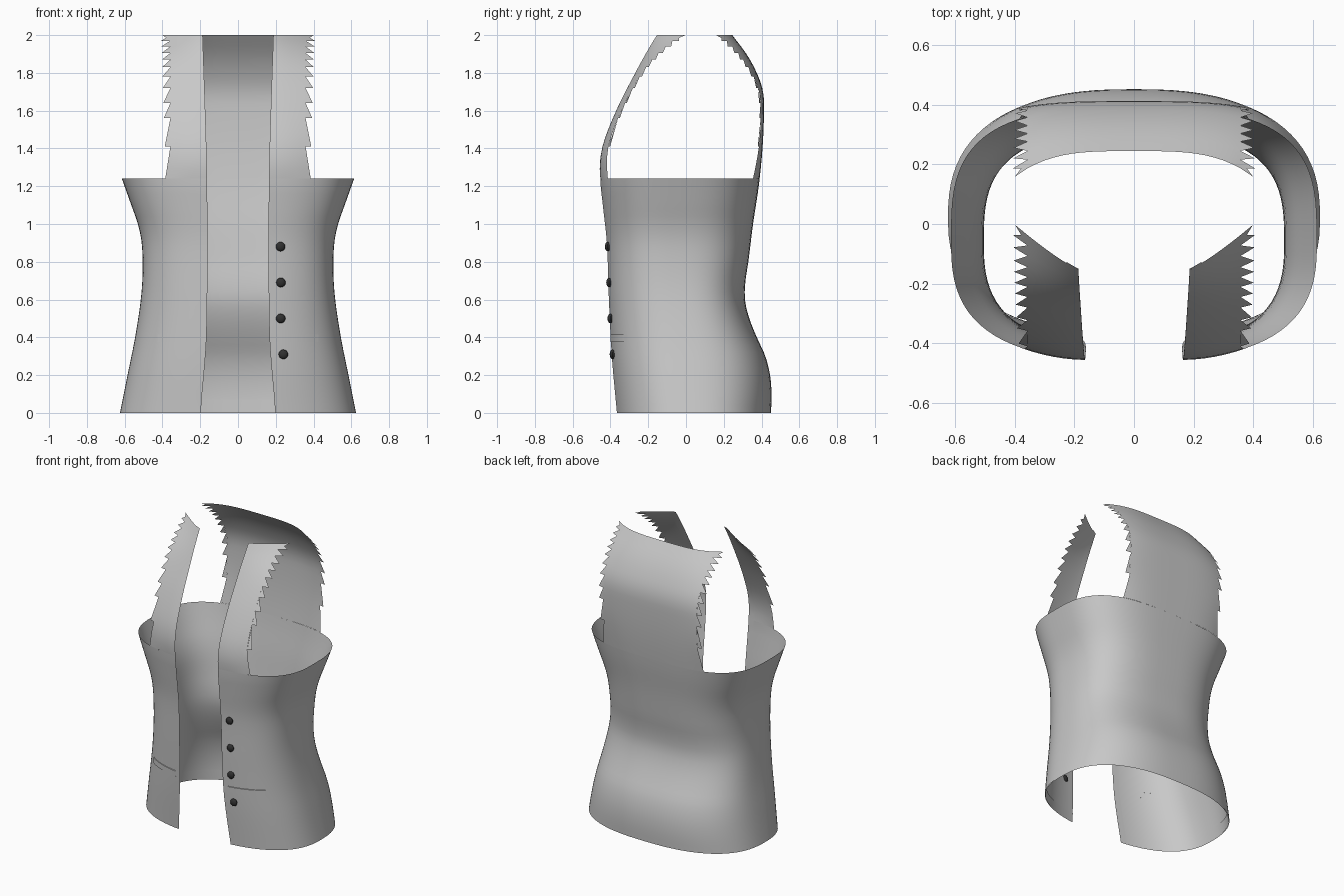
import bpy, bmesh, math

if "Cube" in bpy.data.objects:
    bpy.data.objects.remove(bpy.data.objects["Cube"])

RIM = 1.24  # height of the armholes


def curve(*pts):
    """Smooth interpolation through (height, value) pairs."""
    def f(z):
        n = len(pts)
        i = max(0, min(n - 2, sum(z >= p[0] for p in pts) - 1))
        slope = lambda j: ((pts[min(j + 1, n - 1)][1] - pts[max(j - 1, 0)][1])
                           / (pts[min(j + 1, n - 1)][0] - pts[max(j - 1, 0)][0]))
        (z0, v0), (z1, v1) = pts[i], pts[i + 1]
        h = z1 - z0
        t = (z - z0) / h
        return ((2*t**3 - 3*t*t + 1)*v0 + (t**3 - 2*t*t + t)*h*slope(i)
                + (3*t*t - 2*t**3)*v1 + (t**3 - t*t)*h*slope(i + 1))
    return f


# Silhouette curves of the garment
half_width = curve((0, .625), (.2, .585), (.4, .545), (.6, .515), (.75, .505),
                   (.9, .51), (1, .53), (1.1, .565), (RIM, .615))
front_y = curve((0, -.375), (.3, -.40), (.6, -.415), (.9, -.425), (1.1, -.445), (RIM, -.457),
                (1.4, -.445), (1.6, -.37), (1.8, -.27), (2, -.165))
back_y = curve((0, .45), (.1, .453), (.2, .445), (.3, .42), (.4, .375), (.5, .335), (.6, .312),
               (.7, .315), (.8, .33), (1, .355), (1.2, .385), (1.4, .405), (1.6, .413),
               (1.7, .408), (1.8, .375), (1.9, .32), (2, .245))
centre_y = curve((0, .02), (.4, -.02), (.75, -.06), (RIM, -.05))
opening = curve((0, .20), (.2, .181), (.4, .167), (.8, .162), (RIM, .164), (1.5, .17), (2, .187))
front_sag = curve((RIM, .043), (1.4, .04), (1.6, .035), (1.8, .045), (1.9, .08), (2, .15))
back_sag = curve((RIM, .035), (1.5, .022), (1.75, .03), (1.9, .05), (2, .075))


def power(z, back):
    return 2.5 + (.6 if back else .3) * z / RIM


def body_point(s, z, inset=0):
    """s = 0 at the front opening, 1 at the middle of the back."""
    a, c = half_width(z), centre_y(z)
    t0 = math.asin((opening(z) / a) ** (power(z, False) / 2))
    t = t0 + s * (math.pi - t0)
    back = t > math.pi / 2
    e = 2 / power(z, back)
    depth = (back_y(z) - c) if back else (front_y(z) - c)
    x = a * max(0, math.sin(t)) ** e
    y = c + depth * abs(math.cos(t)) ** e
    return (x * (1 - inset), c + (y - c) * (1 - inset), z)


def front_point(x, z, lift=0):
    """Front surface at a given x, on the body or on the strap."""
    if z <= RIM:
        n, c = power(z, False), centre_y(z)
        return (x, c + (front_y(z) - c) * (1 - (x / half_width(z)) ** n) ** (1 / n) - lift, z)
    u = max(0, (x - .16) / .225)
    return (x, front_y(z) + front_sag(z) * u ** (2 - (z - RIM)) - lift, z)


def back_point(x, z):
    return (x, back_y(z) - back_sag(z) * (abs(x) / .385) ** 3.5, z)


def material(name, v):
    m = bpy.data.materials.new(name)
    m.diffuse_color = (v, v, v, 1)
    m.use_nodes = True
    m.node_tree.nodes["Principled BSDF"].inputs["Base Color"].default_value = m.diffuse_color
    return m


cloth = material("light grey cloth", .58)
black = material("black button", .03)


def add_grid(bm, rows, sign):
    vs = [[bm.verts.new((sign * p[0], p[1], p[2])) for p in r] for r in rows]
    for r0, r1 in zip(vs, vs[1:]):
        for i in range(len(r0) - 1):
            f = (r0[i], r0[i + 1], r1[i + 1], r1[i])
            bm.faces.new(f if sign > 0 else f[::-1])


def finish(name, bm, mat):
    bmesh.ops.remove_doubles(bm, verts=bm.verts, dist=.0005)
    me = bpy.data.meshes.new(name)
    bm.to_mesh(me)
    bm.free()
    ob = bpy.data.objects.new(name, me)
    bpy.context.collection.objects.link(ob)
    me.materials.append(mat)
    bpy.ops.object.select_all(action='DESELECT')
    ob.select_set(True)
    bpy.context.view_layer.objects.active = ob
    bpy.ops.object.shade_smooth_by_angle(angle=math.radians(40))
    return ob


def mirrored(name, rows):
    bm = bmesh.new()
    for sign in (1, -1):
        add_grid(bm, rows, sign)
    return finish(name, bm, cloth)


def steps(a, b, n):
    return [a + (b - a) * i / n for i in range(n + 1)]


# Wrapped body, open down the front
mirrored("vest_body", [[body_point(s, z) for s in steps(0, 1, 40)] for z in steps(0, RIM, 31)])

# Inner hem along the bottom
mirrored("inner_hem", [[body_point(s, z, .008) for s in steps(0, 1, 40)] for z in steps(0, .07, 2)])

# Inner facing beside the front opening
mirrored("front_facing", [[front_point(opening(z) + w, z, -.004) for w in (0, .02, .04)]
                          for z in steps(0, 2, 50)])

# Ragged upper panels: smooth sheet plus sawtooth edge
TEETH = [1.41, 1.56, 1.64, 1.72, 1.78, 1.83, 1.87, 1.905, 1.94, 1.97, 2]
HEIGHTS = sorted(set(TEETH + [RIM, 1.29, 1.35, 1.46, 1.51, 1.6, 1.68, 1.75]))


def edge_x(z):
    return .385 - .027 * min(1, (z - RIM) / .17)


def upper_panel(name, inner, point, n):
    bm = bmesh.new()
    rows = [[point(x, z) for x in steps(inner(z), edge_x(z), n)] for z in HEIGHTS]
    for sign in (1, -1):
        add_grid(bm, rows, sign)
        for z0, z1 in zip(TEETH, TEETH[1:]):
            tip = .388 + .02 * (z0 - 1.41) / .6
            tri = [point(edge_x(z0), z0), point(tip, z0), point(edge_x(z1), z1)]
            vs = [bm.verts.new((sign * p[0], p[1], p[2])) for p in tri]
            bm.faces.new(vs if sign > 0 else vs[::-1])
        # Corner at the shoulder end
        tri = [point(edge_x(1.97), 1.97), point(.40, 2), point(edge_x(2), 2)]
        vs = [bm.verts.new((sign * p[0], p[1], p[2])) for p in tri]
        bm.faces.new(vs if sign > 0 else vs[::-1])
    return finish(name, bm, cloth)


upper_panel("front_straps", opening, front_point, 6)
upper_panel("upper_back", lambda z: 0, back_point, 12)

# Pocket welts: thin plates following the front
mirrored("pocket_welts", [[front_point(x, z, lift) for x in steps(.20, .427, 8)]
                          for z, lift in ((.375, 0), (.376, .005), (.414, .005), (.415, 0))])

# Column of buttons on one side
for i, (x, z) in enumerate(((.225, .88), (.227, .69), (.226, .50), (.24, .31))):
    bm = bmesh.new()
    bmesh.ops.create_uvsphere(bm, u_segments=12, v_segments=8, radius=.025)
    bmesh.ops.scale(bm, vec=(1, .6, 1), verts=bm.verts)
    bmesh.ops.translate(bm, vec=front_point(x, z, .006), verts=bm.verts)
    finish(f"button_{i + 1}", bm, black)
